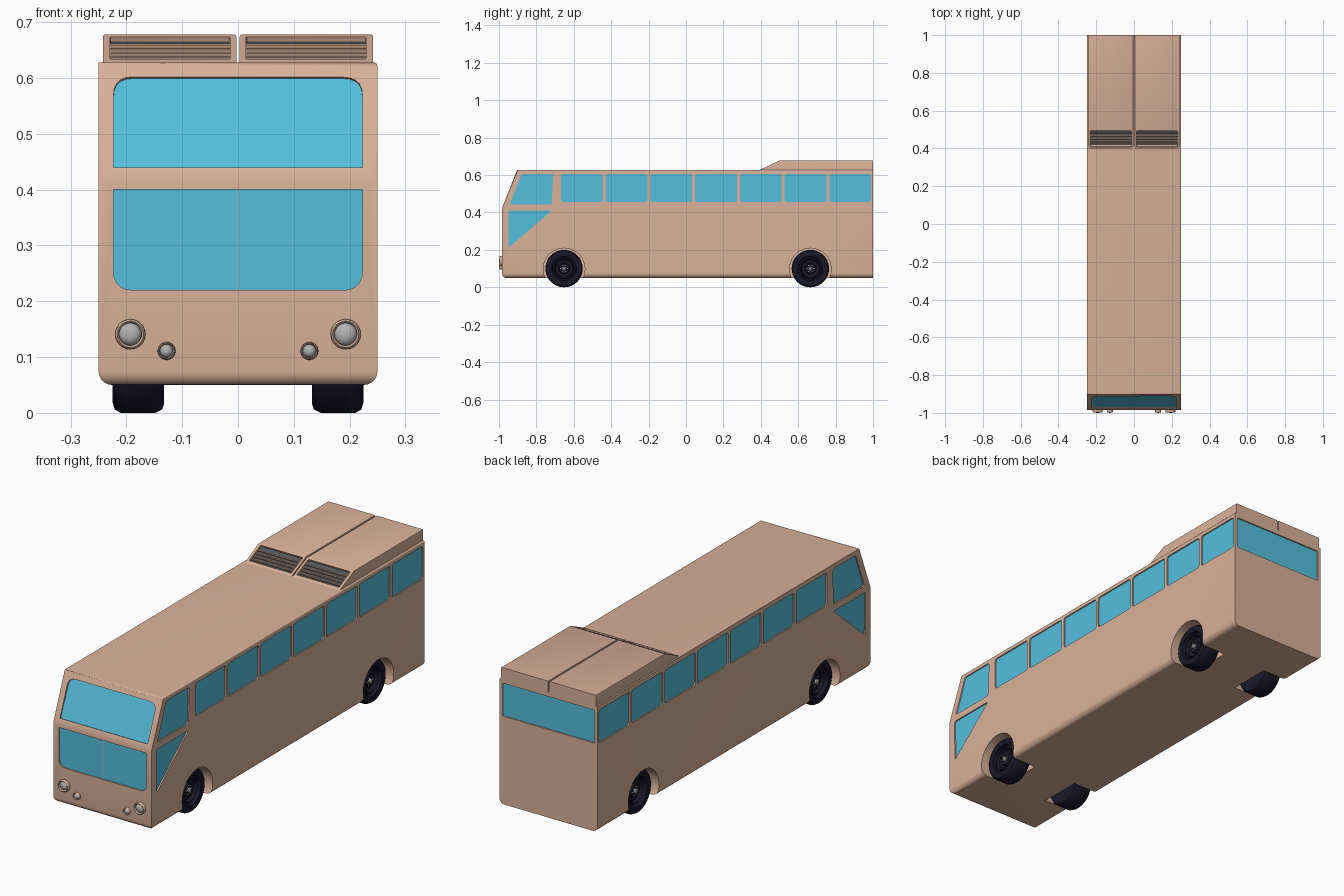
import bpy, bmesh, math
from mathutils import Vector as V

if "Cube" in bpy.data.objects:
    bpy.data.objects.remove(bpy.data.objects["Cube"])


def material(name, col):
    m = bpy.data.materials.new(name)
    m.diffuse_color = (*col, 1)
    m.use_nodes = True
    m.node_tree.nodes["Principled BSDF"].inputs["Base Color"].default_value = m.diffuse_color
    return m


PAINT = material("paint", (0.70, 0.44, 0.32))
GLASS = material("glass", (0.09, 0.52, 0.72))
RUBBER = material("rubber", (0.010, 0.009, 0.022))
DARK = material("dark", (0.09, 0.10, 0.11))
GREY = material("lamp_grey", (0.45, 0.45, 0.45))
X, Y, Z = V((1, 0, 0)), V((0, 1, 0)), V((0, 0, 1))


def finish(name, bm, mat=None):
    bmesh.ops.remove_doubles(bm, verts=bm.verts, dist=1e-5)
    bmesh.ops.recalc_face_normals(bm, faces=bm.faces)
    me = bpy.data.meshes.new(name)
    bm.to_mesh(me)
    bm.free()
    ob = bpy.data.objects.new(name, me)
    bpy.context.collection.objects.link(ob)
    if mat:
        me.materials.append(mat)
    return ob


def smooth(ob, angle=32):
    bpy.ops.object.select_all(action='DESELECT')
    ob.select_set(True)
    bpy.context.view_layer.objects.active = ob
    bpy.ops.object.shade_smooth_by_angle(angle=math.radians(angle))


def cut(ob, cutter):
    mod = ob.modifiers.new("cut", 'BOOLEAN')
    mod.object, mod.operation, mod.solver = cutter, 'DIFFERENCE', 'EXACT'
    bpy.context.view_layer.objects.active = ob
    bpy.ops.object.modifier_apply(modifier=mod.name)
    cutter.hide_render = True
    cutter.hide_set(True)


def rounded(pts, radii, steps=5):
    out = []
    for i, p in enumerate(pts):
        p, r = V(p), radii[i] if isinstance(radii, (list, tuple)) else radii
        if r == 0:
            out.append(p)
            continue
        a = p + (V(pts[i - 1]) - p).normalized() * r
        b = p + (V(pts[(i + 1) % len(pts)]) - p).normalized() * r
        for k in range(steps + 1):
            t = k / steps
            out.append(a * (1 - t) ** 2 + p * 2 * t * (1 - t) + b * t * t)
    return out


def rect(a0, a1, b0, b1):
    return [(a0, b0), (a1, b0), (a1, b1), (a0, b1)]


def prism(bm, pts, o, u, v, n, d0, d1):
    lo, hi = ([bm.verts.new(o + u * p[0] + v * p[1] + n * d) for p in pts] for d in (d0, d1))
    bm.faces.new(lo)
    bm.faces.new(hi)
    for i in range(len(pts)):
        bm.faces.new((lo[i - 1], lo[i], hi[i], hi[i - 1]))


def lathe(bm, prof, o, n, seg=32):
    u = n.cross(Z)
    rings = [[bm.verts.new(o + n * d + (u * math.cos(2 * math.pi * k / seg) + Z * math.sin(2 * math.pi * k / seg)) * max(r, 1e-7))
              for k in range(seg)] for r, d in prof]
    for a, b in zip(rings, rings[1:]):
        for k in range(seg):
            bm.faces.new((a[k - 1], a[k], b[k], b[k - 1]))


# Body shell: side profile pulled across, rounded lower edges
bm = bmesh.new()
profile = [(-0.985, 0.05), (1, 0.05), (1, 0.628), (-0.90, 0.628), (-0.985, 0.42)]
prism(bm, profile, V((0, 0, 0)), Y, Z, X, -0.25, 0.25)


def edges(test):
    return [e for e in bm.edges if all(test(v.co) for v in e.verts)]


low = edges(lambda c: c.z < 0.06)
low = [e for e in low if not all(v.co.y > 0.9 for v in e.verts)]
bmesh.ops.bevel(bm, geom=low, offset=0.025, segments=5, profile=0.5, affect='EDGES')
top = [e for e in edges(lambda c: c.z > 0.62) if not all(v.co.y > 0.9 for v in e.verts)]
bmesh.ops.bevel(bm, geom=top, offset=0.007, segments=3, profile=0.5, affect='EDGES')
body = finish("body", bm, PAINT)

# Window outlines, each with its own plane (outline, origin, u, v, outward)
panels = []
for s in (-1, 1):
    side = [rounded(rect(-0.668 + i * 0.239, -0.445 + i * 0.239, 0.455, 0.607), 0.014) for i in range(7)]
    side.append(rounded([(-0.942, 0.442), (-0.718, 0.442), (-0.71, 0.607), (-0.878, 0.607)], 0.012))
    side.append(rounded([(-0.95, 0.41), (-0.948, 0.212), (-0.718, 0.41)], 0.010))
    panels += [(p, X * 0.25 * s, Y, Z, X * s) for p in side]
panels.append((rounded(rect(-0.235, 0.235, 0.455, 0.607), 0.008), Y, X, Z, Y))
panels.append((rounded(rect(-0.223, 0.223, 0.22, 0.40), [0.035, 0.035, 0, 0]), Y * -0.985, X, Z, -Y))
slope = V((0, 0.085, 0.208)).normalized()
panels.append((rounded(rect(-0.223, 0.223, 0.021, 0.196), [0, 0, 0.035, 0.035]),
               V((0, -0.985, 0.42)), X, slope, X.cross(slope)))

cutter, glass = bmesh.new(), bmesh.new()
for p, o, u, v, n in panels:
    prism(cutter, p, o, u, v, n, -0.010, 0.02)
    prism(glass, p, o, u, v, n, -0.016, -0.006)
finish("windows", glass, GLASS)

# Wheel wells share the window cutter
AXLES = [(s, y) for s in (-1, 1) for y in (-0.652, 0.665)]
for s, y in AXLES:
    circle = [(y + 0.111 * math.cos(k * math.pi / 24), 0.098 + 0.111 * math.sin(k * math.pi / 24)) for k in range(48)]
    prism(cutter, circle, V((0, 0, 0)), Y, Z, X * s, 0.115, 0.3)
cut(body, finish("body_cutter", cutter))
smooth(body)

# Windscreen centre strip
bm = bmesh.new()
prism(bm, rect(-0.001, 0.001, 0.22, 0.40), Y * -0.985, X, Z, -Y, -0.01, -0.004)
finish("windscreen_divider", bm, GREY)

# Wheels: tyre with dished rim, hub and nuts
TYRE = [(0, 0.145), (0.06, 0.138), (0.085, 0.133), (0.094, 0.136), (0.1, 0.148), (0.1, 0.21), (0.094, 0.221),
        (0.08, 0.225), (0.066, 0.221), (0.063, 0.205), (0.056, 0.205), (0.052, 0.213), (0.046, 0.198),
        (0.03, 0.195), (0.026, 0.205), (0, 0.205)]
tyres, hubs = bmesh.new(), bmesh.new()
for s, y in AXLES:
    o = V((0, y, 0.1))
    lathe(tyres, TYRE, o, X * s, 40)
    lathe(hubs, [(0.011, 0.20), (0.011, 0.212), (0.007, 0.216), (0, 0.216)], o, X * s, 16)
    for k in range(6):
        a = k * math.pi / 3
        lathe(hubs, [(0.003, 0.20), (0.003, 0.21), (0, 0.21)],
              o + V((0, math.cos(a), math.sin(a))) * 0.019, X * s, 6)
smooth(finish("wheels", tyres, RUBBER))
smooth(finish("wheel_hubs", hubs, GREY))

# Headlamps: painted bezels and grey lenses
bezel, lens = bmesh.new(), bmesh.new()
for s in (-1, 1):
    for x, z, r in ((0.193, 0.141, 0.027), (0.128, 0.111, 0.016)):
        o, q = V((x * s, -0.985, z)), r * 0.74
        lathe(bezel, [(r, -0.005), (r, 0.006), (r * 0.96, 0.011), (r * 0.87, 0.013), (q, 0.010), (q, 0)], o, -Y)
        lathe(lens, [(q, 0.004), (q * 0.9, 0.009), (q * 0.6, 0.013), (q * 0.3, 0.0145), (0, 0.015)], o, -Y)
smooth(finish("headlamp_bezels", bezel, PAINT), 50)
smooth(finish("headlamp_lenses", lens, GREY), 50)

# Roof units: wedge-fronted boxes with louvred intakes
unit, recess, back, slats = (bmesh.new() for _ in range(4))
up = V((0, 0.105, 0.05)).normalized()
for s in (-1, 1):
    prism(unit, [(0.395, 0.62), (1, 0.62), (1, 0.678), (0.50, 0.678), (0.395, 0.628)],
          V((0, 0, 0)), Y, Z, X * s, 0.003, 0.242)
    frame = (V((0, 0.395, 0.628)), X * s, up, X.cross(up))
    hole = rounded(rect(0.014, 0.229, 0.014, 0.107), 0.004, 3)
    prism(recess, hole, *frame, -0.014, 0.02)
    prism(back, hole, *frame, -0.018, -0.010)
    for i in range(4):
        b = 0.026 + i * 0.018
        prism(slats, rect(0.014, 0.229, b, b + 0.005), *frame, -0.012, -0.003)
edge = [e for e in unit.edges if all(v.co.z > 0.67 for v in e.verts) and abs(e.verts[0].co.x - e.verts[1].co.x) < 0.01]
bmesh.ops.bevel(unit, geom=edge, offset=0.004, segments=2, profile=0.5, affect='EDGES')
units = finish("roof_units", unit, PAINT)
cut(units, finish("roof_unit_cutter", recess))
smooth(units)
finish("roof_intakes", back, DARK)
finish("roof_louvres", slats, PAINT)
